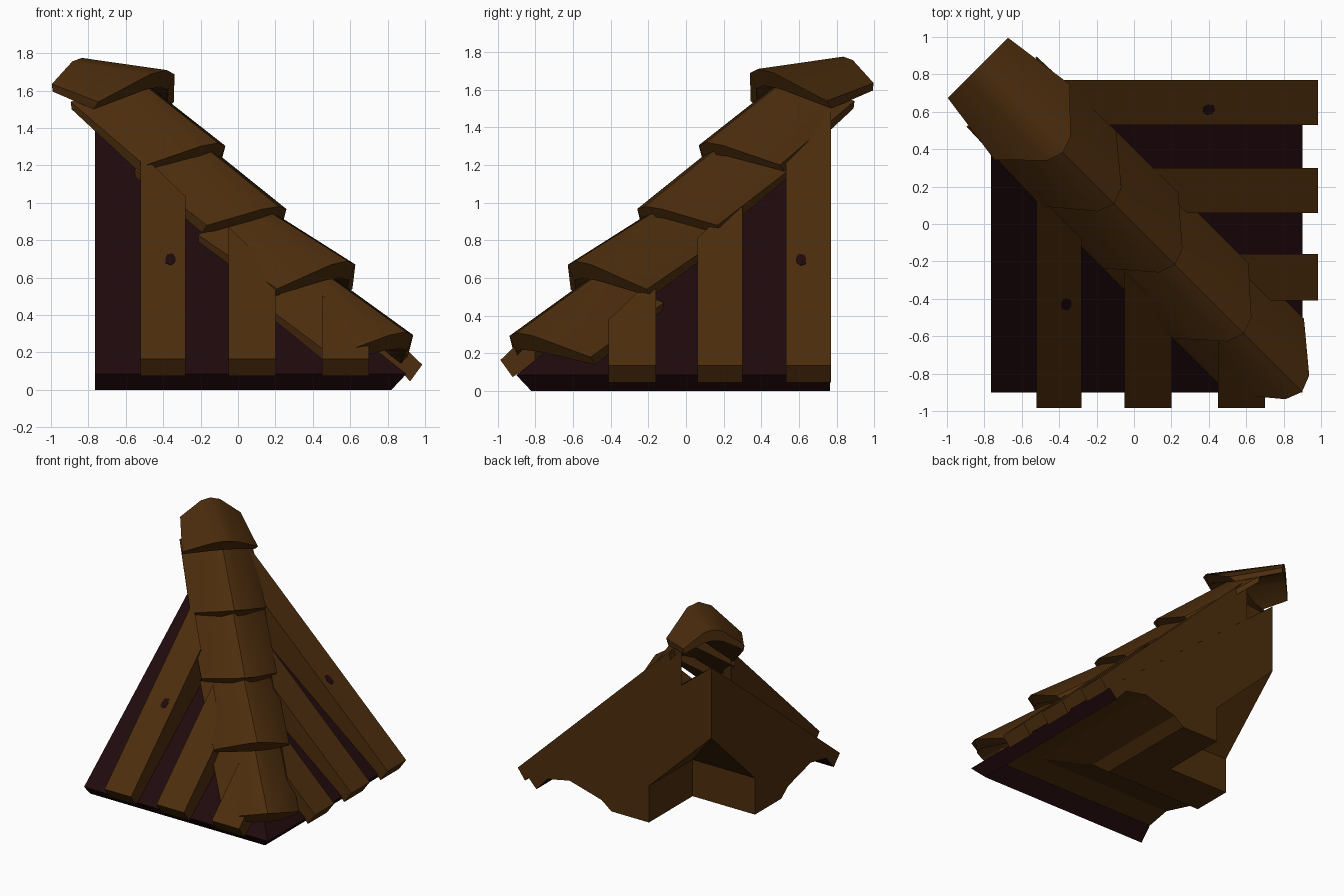
import bpy, bmesh, math
from mathutils import Vector

if "Cube" in bpy.data.objects:
    bpy.data.objects.remove(bpy.data.objects["Cube"])

R = 0.765          # half-size of the corner, where both slopes end
TOP = 1.42         # height of the underlay at the corner


def material(name, rgb):
    m = bpy.data.materials.new(name)
    m.diffuse_color = (*rgb, 1)
    m.use_nodes = True
    m.node_tree.nodes["Principled BSDF"].inputs["Base Color"].default_value = m.diffuse_color
    return m


WOOD = material("brown wood", (0.074, 0.0265, 0.0040))
DARK = material("dark underlay", (0.0140, 0.0029, 0.0036))


def deck(y):
    """Height of the underlay of the front slope at depth y."""
    return 0.085 + (TOP - 0.085) * (y + 0.9) / (R + 0.9)


def plank_top(y, raise_by):
    """Height of the plank faces, a little steeper than the underlay."""
    return 0.15 + raise_by + 0.96 * (y + 0.985)


def flip(p):
    """Mirror a point across the hip line."""
    return (-p[1], -p[0], p[2])


def make(name, verts, faces, mats, rule=None, smooth=False):
    bm = bmesh.new()
    vs = [bm.verts.new(v) for v in verts]
    for f in faces:
        bm.faces.new([vs[i] for i in f])
    bmesh.ops.remove_doubles(bm, verts=bm.verts, dist=0.0005)
    bmesh.ops.recalc_face_normals(bm, faces=bm.faces)
    if max(bm.faces, key=lambda f: f.calc_center_median().z * abs(f.normal.z)).normal.z < 0:
        bmesh.ops.reverse_faces(bm, faces=bm.faces)
    if rule:
        for f in bm.faces:
            f.material_index = rule(f)
    me = bpy.data.meshes.new(name)
    bm.to_mesh(me)
    bm.free()
    for m in mats:
        me.materials.append(m)
    ob = bpy.data.objects.new(name, me)
    bpy.context.collection.objects.link(ob)
    if smooth:
        bpy.context.view_layer.objects.active = ob
        ob.select_set(True)
        bpy.ops.object.shade_smooth_by_angle(angle=math.radians(35))
        ob.select_set(False)
    return ob


def loft(rings):
    """Faces joining equal closed rings, with both ends capped."""
    n = len(rings[0])
    verts = [p for r in rings for p in r]
    faces = [tuple(range(n)), tuple(range(len(verts) - n, len(verts)))]
    for k in range(len(rings) - 1):
        for i in range(n):
            j = (i + 1) % n
            faces.append((k * n + i, k * n + j, (k + 1) * n + j, (k + 1) * n + i))
    return verts, faces


# Roof body: one (y, z) profile mitred around the hip, dark on its slopes and eaves
profile = [(-0.82, 0), (-0.9, 0.085), (R, TOP), (R, 0.84), (0.2, 0.3), (0.2, 0),
           (-0.14, 0), (-0.23, 0.07), (-0.52, 0.15), (-0.72, 0.11)]


def body_rule(f):
    c, nn = f.calc_center_median(), f.normal
    outer = max(c.x, -c.y)
    slope_up = 0.2 < nn.z < 0.95
    eave = outer > 0.7 and max(abs(nn.x), abs(nn.y)) < 0.99
    near_edge = all(max(v.co.x, -v.co.y) > 0.7 for v in f.verts)
    return 1 if slope_up or eave or near_edge else 0


left = [(-R, y, z) for y, z in profile]
hip = [(-y, y, z) for y, z in profile]
make("roof_body", *loft([left, hip, [flip(p) for p in left]]), [WOOD, DARK], body_rule)


# Planks running up each slope to just under the hip caps
def plank(name, x0, x1, trim, mirrored):
    up = -0.015 if mirrored else 0.015
    rings = []
    for x in (x0, x1):
        y = max(min(-x - trim, 0.5), -0.8)
        rings.append([(x, -0.92, plank_top(-0.985, up) - 0.09), (x, -0.86, deck(-0.86) - 0.002),
                      (x, y, deck(y) - 0.002), (x, y, plank_top(y, up)),
                      (x, -0.985, plank_top(-0.985, up))])
    if mirrored:
        rings = [[flip(p) for p in r] for r in rings]
    make(name, *loft(rings), [WOOD])


for i, (a, b, t) in enumerate([(-0.52, -0.28, 0.36), (-0.05, 0.2, 0.3), (0.45, 0.7, 0.18)]):
    plank("front_plank_%d" % (i + 1), a, b, t, False)
for i, (a, b, t) in enumerate([(-0.77, -0.53, 0.22), (-0.3, -0.06, 0.34), (0.16, 0.41, 0.32)]):
    plank("side_plank_%d" % (i + 1), a, b, t, True)


# Knots: thin plates on the planks
def knot(name, x, y, mirrored):
    c = Vector((x, y, plank_top(y, -0.015 if mirrored else 0.015)))
    up = Vector((0, 1, 0.96)).normalized()
    out = Vector((0, -0.96, 1)).normalized()
    rings = []
    for h in (-0.004, 0.003):
        ring = []
        for k in range(7):
            t = k * math.tau / 7 + 0.3
            r = 0.036 if k % 3 else 0.028
            ring.append(c + Vector((r * math.cos(t), 0, 0)) + up * (1.25 * r * math.sin(t)) + out * h)
        rings.append([flip(p) for p in ring] if mirrored else ring)
    make(name, *loft(rings), [DARK])


knot("front_knot", -0.36, -0.43, False)
knot("side_knot", -0.61, -0.4, True)


# Hip caps: overlapping chevron boards, d along the hip and w across it
def hip_cap(name, d0, z0, d1, z1, drop0, drop1, shift0, shift1, taper):
    section = [(-0.285, 1), (-0.09, 0.13), (0, 0), (0.09, 0.13), (0.285, 1)]

    def pt(d, w, z):
        return ((d + w) / math.sqrt(2), (w - d) / math.sqrt(2), z)

    rings = []
    for d, z, drop, shift, back, s in ((d0, z0, drop0, shift0, 0.045, 1),
                                       (d1, z1, drop1, shift1, 0.0, taper)):
        outer = [pt(d - shift * f, w * s, z - drop * f) for w, f in section]
        inner = [pt(d - shift * f - back, w * s * 0.97, z - drop * f - 0.09 + 0.05 * f)
                 for w, f in reversed(section)]
        rings.append(outer + inner)
    make(name, *loft(rings), [WOOD], smooth=True)


caps = [(1.27, 0.31, 0.70, 0.60, 0.13, 0.13, 0.27, 0.25, 1.0),
        (0.83, 0.69, 0.22, 0.96, 0.15, 0.13, 0.25, 0.24, 1.0),
        (0.31, 0.98, -0.25, 1.30, 0.10, 0.12, 0.26, 0.25, 1.0),
        (-0.15, 1.32, -0.76, 1.66, 0.12, 0.12, 0.27, 0.24, 0.93),
        (-0.54, 1.71, -1.18, 1.775, 0.17, 0.14, 0.23, 0.0, 0.8)]
for i, c in enumerate(caps):
    hip_cap("hip_cap_%d" % (i + 1), *c)
